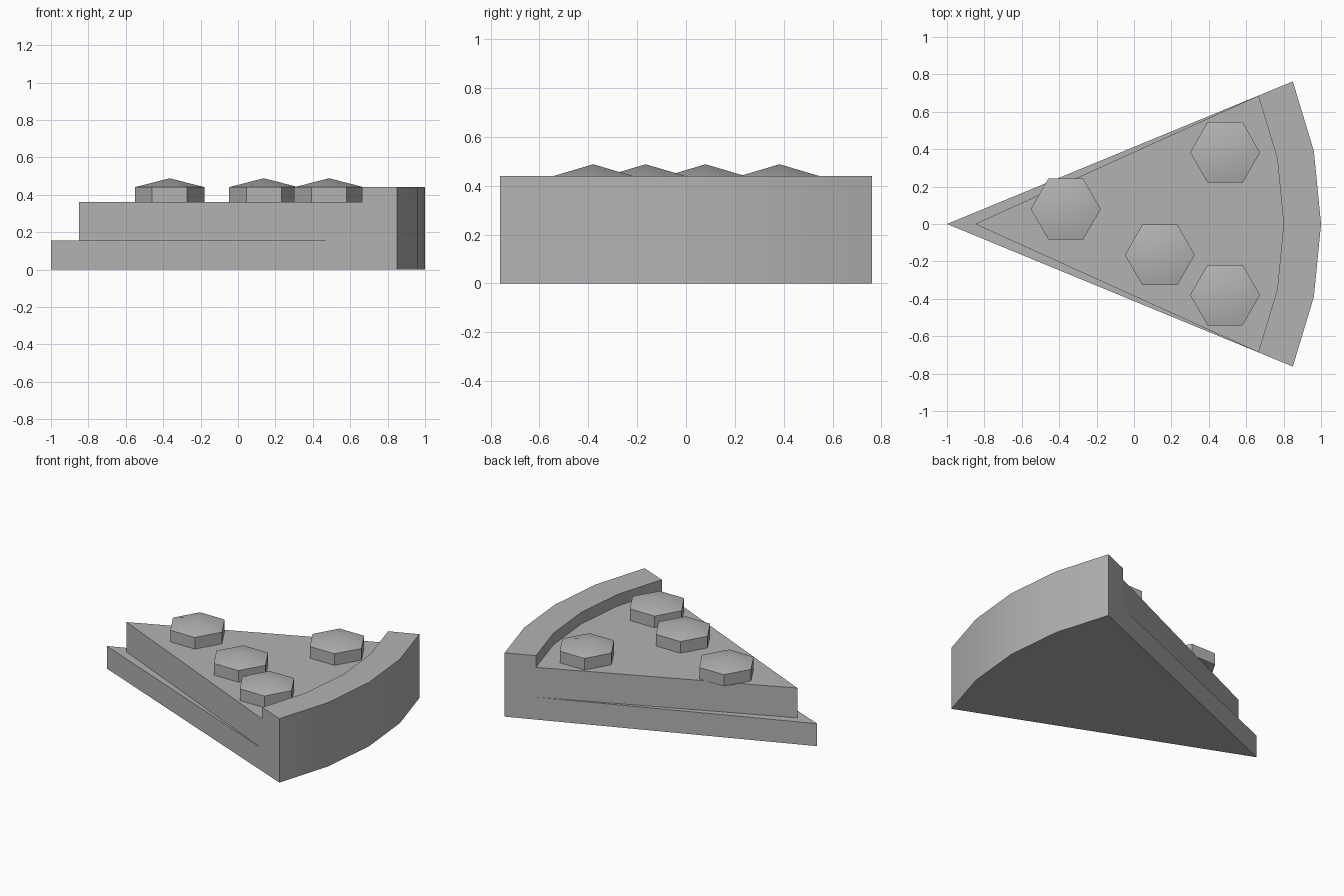
import bpy, bmesh, math

if "Cube" in bpy.data.objects:
    bpy.data.objects.remove(bpy.data.objects["Cube"])

TIP_X = -1.0                      # the arcs are centred on the wedge tip
HALF = math.atan2(0.762, 1.849)   # half the opening angle
SEGS = 4
ANGLES = [-HALF + 2 * HALF * i / SEGS for i in range(SEGS + 1)]

grey = bpy.data.materials.new("plain grey")
grey.diffuse_color = (0.45, 0.45, 0.45, 1)
grey.use_nodes = True
grey.node_tree.nodes["Principled BSDF"].inputs["Base Color"].default_value = grey.diffuse_color


def finish(bm, name):
    bmesh.ops.remove_doubles(bm, verts=bm.verts, dist=1e-5)
    bmesh.ops.recalc_face_normals(bm, faces=bm.faces)
    mesh = bpy.data.meshes.new(name)
    bm.to_mesh(mesh)
    bm.free()
    mesh.materials.append(grey)
    obj = bpy.data.objects.new(name, mesh)
    bpy.context.collection.objects.link(obj)
    bpy.ops.object.select_all(action='DESELECT')
    obj.select_set(True)
    bpy.context.view_layer.objects.active = obj
    bpy.ops.object.shade_smooth_by_angle(angle=math.radians(30))
    return obj


def prism(bm, outline, z0, z1):
    face = bm.faces.new([bm.verts.new((x, y, z0)) for x, y in outline])
    geom = bmesh.ops.extrude_face_region(bm, geom=[face], use_keep_orig=True)["geom"]
    bmesh.ops.translate(bm, vec=(0, 0, z1 - z0),
                        verts=[g for g in geom if isinstance(g, bmesh.types.BMVert)])


# Dough: thin wedge and raised rim, one profile swept about the tip
profile = [(0, 0), (2, 0), (2, 0.44), (1.8, 0.44), (1.8, 0.155), (0, 0.155)]
bm = bmesh.new()
rings = [[bm.verts.new((TIP_X + r * math.cos(a), r * math.sin(a), z))
          for r, z in profile] for a in ANGLES]
n = len(profile)
for ring_a, ring_b in zip(rings, rings[1:]):
    for i in range(n - 1):        # the edge on the axis needs no face
        j = i + 1
        bm.faces.new((ring_a[i], ring_a[j], ring_b[j], ring_b[i]))
bm.faces.new(rings[0])
bm.faces.new(rings[-1])
finish(bm, "crust")

# Filling: upper wedge with its tip set back, ending at the rim
bm = bmesh.new()
arc = [(TIP_X + 1.8 * math.cos(a), 1.8 * math.sin(a)) for a in ANGLES]
prism(bm, [(-0.85, 0)] + arc, 0.155, 0.36)
finish(bm, "filling")

# Toppings: hexagonal discs with a low pointed cap
R = 0.187
for k, (cx, cy) in enumerate([(-0.365, 0.08), (0.138, -0.165),
                              (0.487, 0.383), (0.487, -0.38)], 1):
    bm = bmesh.new()
    hexagon = [(cx + R * math.cos(i * math.pi / 3), cy + R * math.sin(i * math.pi / 3))
               for i in range(6)]
    prism(bm, hexagon, 0.36, 0.44)
    bm.normal_update()
    top = max(bm.faces, key=lambda f: f.calc_center_median().z)
    apex = bmesh.ops.poke(bm, faces=[top])["verts"][0]
    apex.co.z = 0.488
    finish(bm, f"topping_{k}")
